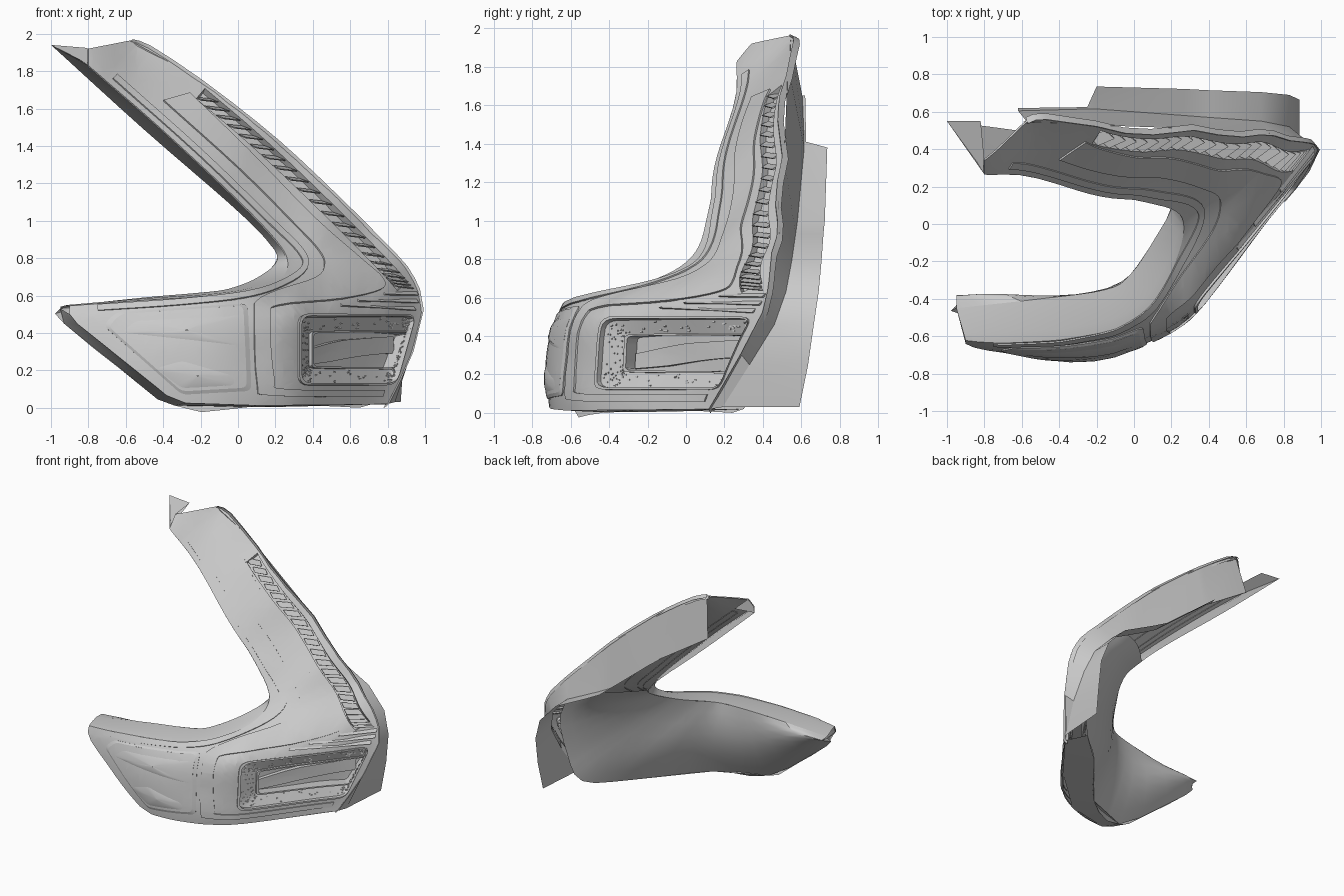
import bpy, bmesh, math, random
from mathutils import Vector

if "Cube" in bpy.data.objects:
    bpy.data.objects.remove(bpy.data.objects["Cube"])
random.seed(3)

# Curved master surface: depth y as a smooth function of the front view (x, z)
CTRL = [(-.9, .5, -.64), (-.7, .3, -.69), (-.7, .53, -.65), (-.4, .06, -.715), (-.4, .3, -.715), (-.4, .55, -.64),
        (-.1, .03, -.69), (-.1, .3, -.68), (-.1, .58, -.58), (.1, .03, -.62), (.1, .3, -.6), (.1, .6, -.47),
        (.3, .05, -.5), (.3, .3, -.48), (.3, .55, -.4), (.55, .05, -.19), (.55, .3, -.16), (.55, .57, -.11),
        (.8, .03, .13), (.8, .3, .14), (.8, .57, .18), (.92, .3, .28), (.98, .52, .4), (.24, .69, -.17),
        (.29, .77, 0), (.46, .74, .07), (.8, .69, .28), (.2, .9, .08), (0, 1.1, .12), (-.4, 1.47, .2),
        (-.77, 1.83, .28), (.93, .7, .44), (.7, .95, .48), (.32, 1.33, .51), (-.2, 1.75, .53),
        (-.55, 1.95, .55), (.45, .95, .27), (.02, 1.37, .33), (-.4, 1.7, .4), (-.2, 1.67, .455), (.33, 1.22, .43), (.7, .86, .4)]


def ker(a, b, c, d):
    return math.sqrt((a - c) ** 2 + (b - d) ** 2 + .004)


def solve(M):
    n = len(M)
    for i in range(n):
        p = max(range(i, n), key=lambda r: abs(M[r][i]))
        M[i], M[p] = M[p], M[i]
        for r in range(n):
            if r != i:
                k = M[r][i] / M[i][i]
                M[r] = [u - k * v for u, v in zip(M[r], M[i])]
    return [M[i][n] / M[i][i] for i in range(n)]


W = solve([[ker(a[0], a[1], b[0], b[1]) for b in CTRL] + [a[2]] for a in CTRL])


def f(x, z):
    return sum(w * ker(x, z, c[0], c[1]) for w, c in zip(W, CTRL))


def P(x, z, d=0.0):
    y, e = f(x, z), .01
    n = Vector(((f(x + e, z) - y) / e, -1, (f(x, z + e) - y) / e)).normalized()
    return Vector((x, y, z)) + n * d


def spline(pts, n=4):
    pts = [Vector(p) for p in pts]
    q = [pts[0] * 2 - pts[1]] + pts + [pts[-1] * 2 - pts[-2]]
    out = []
    for i in range(1, len(q) - 2):
        a, b, c, d = q[i - 1:i + 3]
        for k in range(n):
            t = k / n
            out.append(.5 * (2 * b + (c - a) * t + (2 * a - 5 * b + 4 * c - d) * t * t + (3 * b - a - 3 * c + d) * t ** 3))
    return out + [pts[-1]]


def finish(bm, name):
    bmesh.ops.recalc_face_normals(bm, faces=bm.faces)
    me = bpy.data.meshes.new(name)
    bm.to_mesh(me)
    bm.free()
    ob = bpy.data.objects.new(name, me)
    bpy.context.collection.objects.link(ob)
    return ob


def panel(name, outline, d, d2, holes=()):
    """Fill a front-view outline, drape it on the master surface, add side walls to depth d2."""
    bm = bmesh.new()
    for lp in (outline, *holes):
        vs = [bm.verts.new((p[0], 0, p[1])) for p in lp]
        for a, b in zip(vs, vs[1:] + vs[:1]):
            bm.edges.new((a, b))
    bmesh.ops.triangle_fill(bm, use_beauty=True, edges=bm.edges[:])
    for ax in (0, 2):
        lo, hi = min(v.co[ax] for v in bm.verts), max(v.co[ax] for v in bm.verts)
        no = Vector((ax == 0, 0, ax == 2))
        for k in range(1, int((hi - lo) / .06) + 1):
            bmesh.ops.bisect_plane(bm, geom=bm.verts[:] + bm.edges[:] + bm.faces[:], plane_co=no * (lo + k * .06), plane_no=no)
    rim = [e for e in bm.edges if len(e.link_faces) == 1]
    back = {v: P(v.co.x, v.co.z, d2) for e in rim for v in e.verts}
    for v in bm.verts:
        v.co = P(v.co.x, v.co.z, d)
    back = {v: bm.verts.new(c) for v, c in back.items()}
    for e in rim:
        a, b = e.verts
        bm.faces.new((a, b, back[b], back[a]))
    return finish(bm, name)


def loft(name, rows, closed=False):
    bm = bmesh.new()
    R = [[bm.verts.new(p) for p in r] for r in rows]
    n = len(R[0])
    for a, b in zip(R, R[1:]):
        for i in range(n if closed else n - 1):
            j = (i + 1) % n
            bm.faces.new((a[i], a[j], b[j], b[i]))
    return finish(bm, name)


def rounded(corners, r):
    """Front-view polygon with rounded corners and evenly split straight edges."""
    c = [Vector(p) for p in corners]
    out = []
    for i, p in enumerate(c):
        q, s = c[i - 1], c[(i + 1) % len(c)]
        a, b = p + (q - p).normalized() * r, p + (s - p).normalized() * r
        out += [a.lerp(p, t).lerp(p.lerp(b, t), t) for t in (0, .25, .5, .75, 1)]
        e = s + (p - s).normalized() * r
        out += [b.lerp(e, t) for t in (.2, .4, .6, .8)]
    return out


# Outline of the shell, in front view
inner = spline([(-.8, 1.83), (-.42, 1.5), (0, 1.11), (.2, .9), (.265, .79), (.24, .7), (.13, .64), (-.1, .6), (-.5, .575), (-.9, .545)])
edge = spline([(-.57, 1.965), (-.47, 1.93), (-.2, 1.75), (.1, 1.52), (.32, 1.33), (.58, 1.08), (.75, .91), (.9, .75), (.965, .63)], 2) \
    + [Vector(p) for p in ((.985, .52), (.93, .3), (.86, .14), (.8, .02))]
low_edge = [(.5, .015), (.1, .012), (-.28, .025), (-.38, .065), (-.86, .45), (-.9, .5)]
lamp = rounded([(.32, .12), (.32, .5), (.945, .5), (.84, .12)], .055)
vent = spline([(-.2, 1.68), (.06, 1.46), (.33, 1.21), (.6, .945), (.8, .74), (.88, .65)], 8)


def ribbon(path, w):
    side = []
    for i, p in enumerate(path):
        t = (path[min(i + 1, len(path) - 1)] - path[max(i - 1, 0)]).normalized()
        side.append(Vector((-t.y, t.x)) * w)
    return [p + s for p, s in zip(path, side)] + [p - s for p, s in zip(path, side)][::-1]


channel = ribbon(vent, .036)
panel("outer_skin", inner + low_edge[::-1] + edge[::-1] + [(-.8, 1.92)], 0, -.01, [lamp, channel])
panel("vent_channel", channel, -.04, 0)

# Inner flange along the hooked opening
back_in = spline([(-1, .55, 1.94), (-.5, .48, 1.485), (-.05, .38, 1.095), (.15, .27, .9), (.21, .12, .79), (.11, -.08, .7),
                  (-.02, -.27, .645), (-.15, -.35, .62), (-.5, -.4, .59), (-.95, -.45, .54)])
front_in = [P(p.x, p.y) for p in inner]
loft("inner_flange", [front_in, [a.lerp(b, .25) + Vector((0, 0, .006)) for a, b in zip(front_in, back_in)], back_in])

# Back plate of the arm, then a mounting flange that runs straight back from its inner edge
fold = [Vector(p) for p in ((-.62, .605, 1.65), (-.25, .615, 1.41), (-.2, .615, 1.38), (.27, .58, 1.0), (.4, .57, .93),
                            (.68, .55, .79), (.83, .52, .63), (.885, .46, .46), (.885, .33, .25), (.84, .19, .03))]
depth = (.62, .625, .735, .722, .715, .705, .69, .665, .635, .59)
rear = [Vector((p.x + (.03 if p.z < .1 else 0), y, p.z)) for p, y in zip(fold, depth)]
ends = [(-.57, 1.96), (-.24, 1.778), (-.19, 1.743), (.32, 1.33), (.45, 1.205), (.75, .91), (.93, .7), (.985, .52), (.93, .3), (.8, .02)]
loft("arm_back_plate", [[P(*p) for p in ends], fold])
loft("mounting_flange", [fold, rear])
loft("edge_lip", [[P(p.x, p.y, d) + Vector((o, 0, o)) for p in edge] for d, o in ((0, -.022), (.012, -.012), (.012, 0), (-.03, .004))])

# Floor under the lower wing, and the smooth closing panel behind it
floor = [(.72, .3, .02), (.45, .06, .01), (.05, -.42, .003), (-.34, -.58, .012), (-.43, -.57, .045), (-.93, -.48, .45), (-.95, -.45, .53)]
loft("lower_return", [[P(.8, .02)] + [P(*p) for p in low_edge], floor])
low = spline([(.6, .53, .9), (.8, .47, .6), (.8, .38, .25)] + floor[:1] + floor[1:4] + floor[5:], 3)
top = spline(back_in[12::3] + [back_in[-1]] if (len(back_in) - 13) % 3 else back_in[12::3], 3)
top = [top[round(i * (len(top) - 1) / (len(low) - 1))] if len(top) != len(low) else top[i] for i in range(len(low))]
loft("back_panel", [[a.lerp(b, t) + Vector((0, .07 * math.sin(math.pi * t), 0)) for a, b in zip(top, low)]
                    for t in (0, .12, .25, .4, .55, .7, .85, 1)])
# Pointed end flap at the top of the arm
loft("arm_end_flap", [[P(-.8, 1.83), P(-.8, 1.92)], [Vector((-1, .55, 1.94)), Vector((-.82, .55, 1.925))]])

# Raised trim bands
l1 = spline([(-.4, 1.64), (0, 1.28), (.3, .98), (.43, .84), (.46, .76), (.41, .69), (.2, .62), (.1, .57), (.085, .5), (.1, .13), (.18, .065), (.77, .06)])
l2 = spline([(-.26, 1.68), (.05, 1.38), (.4, 1.02), (.66, .79), (.77, .69), (.76, .63), (.55, .58), (.22, .545), (.17, .48), (.19, .16), (.25, .1), (.78, .095)])
panel("centre_band", l1 + l2[::-1], .01, -.005)
seam = spline([(-.66, 1.77), (-.2, 1.36), (.17, 1.0), (.33, .84), (.355, .75), (.25, .67), (.05, .605), (-.3, .565), (-.75, .535)])
panel("inner_trim", ribbon(seam, .016), .008, -.005)

# Lower wing pad with two scoops
pad = rounded([(-.72, .44), (-.65, .51), (.05, .555), (.07, .09), (-.3, .07)], .035)
mid = sum(pad, Vector((0, 0))) / len(pad)
inset = [p + (mid - p) * .07 for p in pad]
loft("wing_pad_rim", [[P(p.x, p.y, d) for p in lp] for lp, d in ((pad, -.002), (pad, .006), (inset, .012))], True)
panel("wing_pad", inset, .012, .005)
for nm, c in (("upper_scoop", [(-.62, .4), (-.55, .46), (.02, .49), (.02, .33), (-.25, .36)]),
              ("lower_scoop", [(-.44, .21), (-.3, .25), (-.03, .17), (-.02, .12), (-.3, .105)])):
    c = rounded(c, .03)
    m = sum(c, Vector((0, 0))) / len(c)
    loft(nm, [[P(p.x + (m.x - p.x) * t, p.y + (m.y - p.y) * t, d) for p in c] for t, d in ((0, .012), (.4, .019), (.98, .022))], True)

# Lamp recess: lip, textured ring, deep pocket with a divider
pocket = rounded([(.43, .225), (.43, .4), (.935, .41), (.86, .215)], .02)
lip = [a.lerp(b, .12) for a, b in zip(lamp, pocket)]
ring_in = [a.lerp(b, .9) for a, b in zip(lamp, pocket)]
loft("lamp_ring", [[P(p.x, p.y, d) for p in lp] for lp, d in
                   ((lamp, -.01), (lamp, .012), (lip, .012), (lip, -.02), (ring_in, -.05), (ring_in, -.03), (pocket, -.03), (pocket, -.12))], True)
panel("lamp_pocket_floor", pocket, -.12, -.115)
panel("lamp_divider", [(.44, .235), (.44, .31), (.64, .36), (.9, .39), (.9, .3)], -.09, -.12)


def prisms(name, items):
    """Bars, each from four front-view corners with a depth, plus thickness."""
    bm = bmesh.new()
    for corners, th in items:
        a = [bm.verts.new(P(x, z, d)) for x, z, d in corners]
        b = [bm.verts.new(P(x, z, d - th)) for x, z, d in corners]
        bm.faces.new(a)
        bm.faces.new(b[::-1])
        for i in range(4):
            j = (i + 1) % 4
            bm.faces.new((a[i], a[j], b[j], b[i]))
    finish(bm, name)


# Raised dots on the lamp ring
dots = []
for _ in range(170):
    i, t, s = random.randrange(len(lip)), random.uniform(.1, .9), .004
    p = lip[i].lerp(lip[(i + 1) % len(lip)], random.random()).lerp(ring_in[i].lerp(ring_in[(i + 1) % len(lip)], .5), t)
    d = -.016 - .03 * t
    dots.append(([(p.x - s, p.y - s, d), (p.x + s, p.y - s, d), (p.x + s, p.y + s, d), (p.x - s, p.y + s, d)], .007))
prisms("lamp_ring_dots", dots)

# Louvre blades down the arm, then long blades above the lamp
blades = []
for k in range(22):
    s = (k + .5) / 22 * (len(vent) - 1)
    c = vent[int(s)].lerp(vent[int(s) + 1], s % 1)
    u, h = Vector((.045, -.004)), Vector((-.018, .02))
    q = [c - u - h, c + u - h, c + u + h, c - u + h]
    blades.append(([(p.x, p.y, d) for p, d in zip(q, (.014, .01, -.028, -.024))], .01))
prisms("louvre_blades", blades)
prisms("long_blades", [([(x0, z0 - .008, .014), (x1, z1 - .012, .018), (x1, z1 + .012, 0), (x0, z0 + .008, 0)], .014)
                       for x0, z0, x1, z1 in ((.55, .55, .94, .53), (.64, .575, .955, .57), (.78, .61, .955, .61))])

# Smooth shading with crisp creases
for ob in bpy.context.scene.objects:
    ob.select_set(True)
    bpy.context.view_layer.objects.active = ob
bpy.ops.object.shade_smooth_by_angle(angle=math.radians(30))
